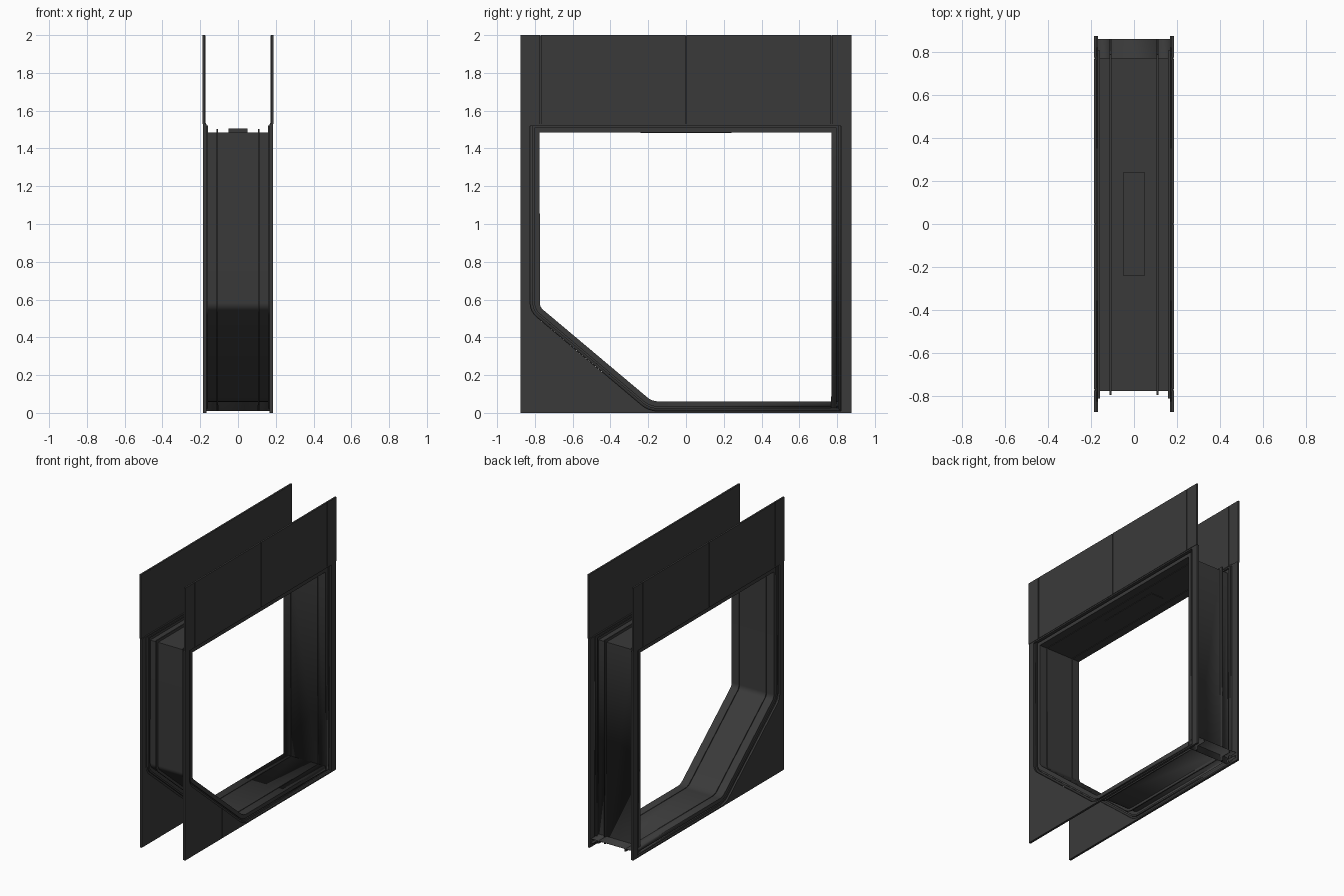
import bpy, bmesh, math
from mathutils import Vector as V

if "Cube" in bpy.data.objects:
    bpy.data.objects.remove(bpy.data.objects["Cube"])

mat = bpy.data.materials.new("dark_metal")
mat.diffuse_color = (0.042, 0.042, 0.042, 1)
mat.use_nodes = True
mat.node_tree.nodes["Principled BSDF"].inputs["Base Color"].default_value = mat.diffuse_color


def finish(name, bm, smooth=False):
    bmesh.ops.recalc_face_normals(bm, faces=bm.faces)
    me = bpy.data.meshes.new(name)
    bm.to_mesh(me)
    bm.free()
    me.materials.append(mat)
    ob = bpy.data.objects.new(name, me)
    bpy.context.collection.objects.link(ob)
    if smooth:
        bpy.ops.object.select_all(action='DESELECT')
        ob.select_set(True)
        bpy.context.view_layer.objects.active = ob
        bpy.ops.object.shade_smooth_by_angle(angle=math.radians(25))
    return ob


def slab(name, pts, x0, x1):
    """Extrude a (y, z) outline from x0 to x1, mirrored across x."""
    bm = bmesh.new()
    f = bm.faces.new([bm.verts.new((x0, y, z)) for y, z in pts])
    ex = bmesh.ops.extrude_face_region(bm, geom=[f])
    for v in ex["geom"]:
        if isinstance(v, bmesh.types.BMVert):
            v.co.x = x1
    ob = finish(name, bm)
    ob.modifiers.new("mirror", 'MIRROR')
    return ob


def rect(y0, y1, z0, z1):
    return [(y0, z0), (y1, z0), (y1, z1), (y0, z1)]


def fillet(a, p, b, r, n=6):
    """Arc points replacing corner p between a and b."""
    u, w = (a - p).normalized(), (b - p).normalized()
    half = math.acos(u.dot(w)) / 2
    c = p + (u + w).normalized() * (r / math.sin(half))
    t = r / math.tan(half)
    s, e = p + u * t - c, p + w * t - c
    return [c + s.lerp(e, i / n).normalized() * r for i in range(n + 1)]


# Opening outline (y, z): floor, slope, front wall, ceiling, back wall
A, B, C = V((0.86, 0.06)), V((-0.18, 0.06)), V((-0.775, 0.56))
D, E, F = V((-0.775, 1.485)), V((0.77, 1.485)), V((0.77, 0.01))
path = [A] + fillet(A, B, C, 0.09) + fillet(B, C, D, 0.05) + [D, E, F]


def offset(d):
    """Opening outline moved outward by d with mitred corners."""
    out = []
    for i, p in enumerate(path):
        dirs = []
        if i > 0:
            dirs.append((p - path[i - 1]).normalized())
        if i < len(path) - 1:
            dirs.append((path[i + 1] - p).normalized())
        ns = [V((-t.y, t.x)) for t in dirs]
        m = sum(ns, V((0, 0))).normalized()
        out.append(p + m * (d / m.dot(ns[0])))
    return out


# Folded sheet lining: grooves at x = 0.11 and stepped edge rails
half = [(0.106, 0), (0.106, 0.018), (0.113, 0.018), (0.113, 0), (0.170, 0),
        (0.170, 0.026), (0.160, 0.026), (0.160, 0.036), (0.170, 0.036), (0.170, 0.05)]
section = [(-x, d) for x, d in reversed(half)] + half
bm = bmesh.new()
rows = [[bm.verts.new((x, p.x, p.y)) for p in offset(d)] for x, d in section]
for r0, r1 in zip(rows, rows[1:]):
    for i in range(len(path) - 1):
        bm.faces.new((r0[i], r0[i + 1], r1[i + 1], r1[i]))
lining = finish("tunnel_lining", bm, smooth=True)
sol = lining.modifiers.new("thickness", 'SOLIDIFY')
sol.thickness, sol.offset = 0.003, 0

# Side plates around the opening
edge = [(p.x, p.y) for p in offset(0.05)]
lo, hi = edge[7], edge[8]          # ends of the straight slope
t = (-0.445 - lo[0]) / (hi[0] - lo[0])
zs = lo[1] + t * (hi[1] - lo[1])
X0, X1 = 0.168, 0.184
slab("front_plate", [(-0.875, 0), (-0.446, 0), (-0.446, zs)] + edge[7:15][1:]
     + [(edge[14][0], 1.53), (-0.875, 1.53)], X0, X1)
slab("wedge_plate", [(-0.444, 0), (edge[1][0], 0)] + edge[1:8] + [(-0.444, zs)], X0, X1)
slab("bottom_strip", rect(edge[1][0], 0.82, 0, 0.01), X0, X1)
slab("back_plate", rect(0.82, 0.875, 0, 1.53), X0, X1)
slab("top_rail", rect(-0.825, 0.82, 1.52, 1.53), X0, X1)

# Upper panels with narrow seams and backing strips
seams = [-0.875, -0.77, 0, 0.77, 0.875]
for i, (a, b) in enumerate(zip(seams, seams[1:])):
    g0 = 0.003 if i else 0
    g1 = 0.003 if i < 3 else 0
    slab("upper_panel_%d" % i, rect(a + g0, b - g1, 1.53, 2.0), 0.174, 0.187)
for i, y in enumerate(seams[1:-1]):
    slab("seam_strip_%d" % i, rect(y - 0.008, y + 0.008, 1.53, 1.998), 0.172, 0.178)

# Flat box in the middle of the ceiling
bm = bmesh.new()
bmesh.ops.create_cube(bm, size=1)
for v in bm.verts:
    v.co = (v.co.x * 0.1, v.co.y * 0.48, 1.493 + v.co.z * 0.024)
finish("ceiling_box", bm)
